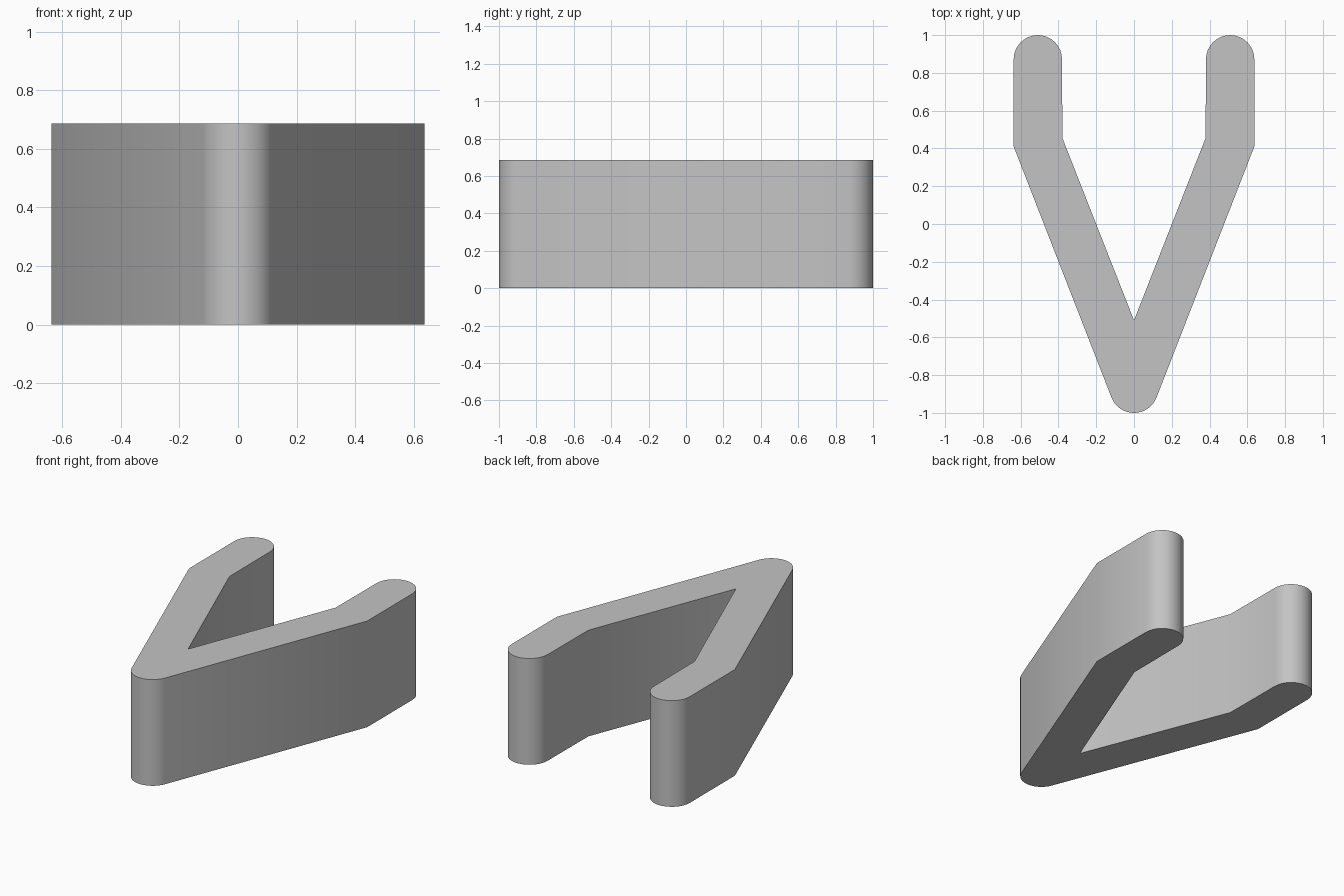
import bpy, bmesh
from math import radians, sin, cos

cube = bpy.data.objects.get("Cube")
if cube:
    bpy.data.objects.remove(cube, do_unlink=True)

HEIGHT = 0.687
RADIUS = 0.128
STEPS = 16


def arc(cx, cy, start, end):
    """Points along a circular arc, angles in degrees."""
    angles = [radians(start + (end - start) * i / STEPS) for i in range(STEPS + 1)]
    return [(cx + RADIUS * cos(a), cy + RADIUS * sin(a)) for a in angles]


# Plain grey material
grey = bpy.data.materials.new("plain_grey")
grey.use_nodes = True
colour = (0.55, 0.55, 0.55, 1)
grey.diffuse_color = colour
grey.node_tree.nodes["Principled BSDF"].inputs["Base Color"].default_value = colour

# Left half of the outline: rounded tip, outer elbow, rounded nose, mirrored across x
nose = arc(0, -1 + RADIUS, -158.7, -21.3)
left_arm = [(0.637, 0.41)] + arc(0.509, 1 - RADIUS, 0, 180) + [(0.379, 0.455)]
right_arm = [(-x, y) for x, y in reversed(left_arm)]
outline = nose + left_arm + [(0, -0.51)] + right_arm

# Extrude the outline into the solid clip
bm = bmesh.new()
base = bm.faces.new([bm.verts.new((x, y, 0)) for x, y in outline])
top = bmesh.ops.extrude_face_region(bm, geom=[base], use_keep_orig=True)
moved = [v for v in top["geom"] if isinstance(v, bmesh.types.BMVert)]
bmesh.ops.translate(bm, verts=moved, vec=(0, 0, HEIGHT))
bmesh.ops.recalc_face_normals(bm, faces=bm.faces)
mesh = bpy.data.meshes.new("v_shaped_clip")
bm.to_mesh(mesh)
bm.free()
mesh.materials.append(grey)

clip = bpy.data.objects.new("v_shaped_clip", mesh)
bpy.context.collection.objects.link(clip)
bpy.ops.object.select_all(action="DESELECT")
clip.select_set(True)
bpy.context.view_layer.objects.active = clip
bpy.ops.object.shade_smooth_by_angle(angle=radians(30))
